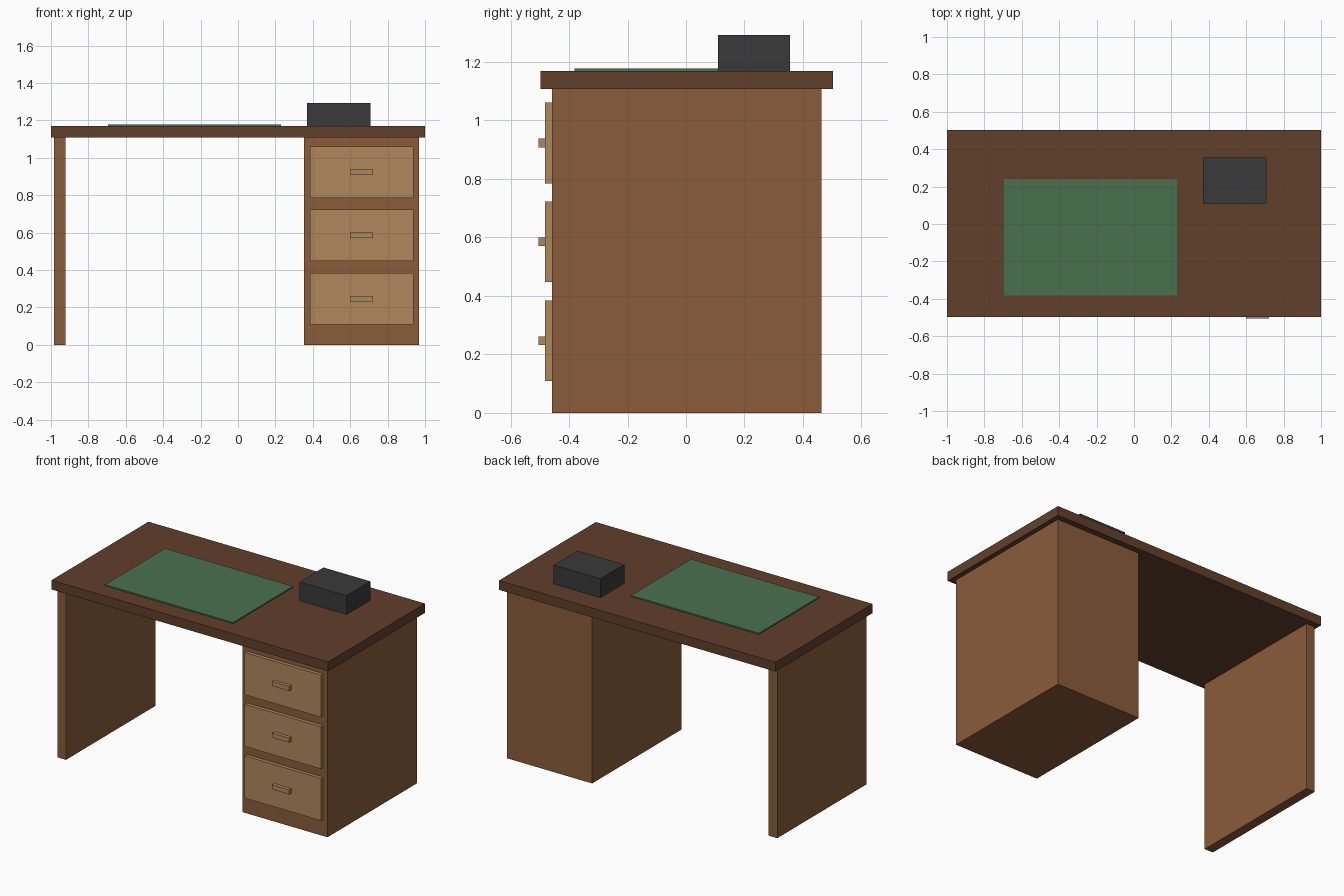
import bpy

if "Cube" in bpy.data.objects:
    bpy.data.objects.remove(bpy.data.objects["Cube"])


def material(name, rgb):
    m = bpy.data.materials.new(name)
    m.diffuse_color = (*rgb, 1.0)
    m.use_nodes = True
    m.node_tree.nodes["Principled BSDF"].inputs["Base Color"].default_value = m.diffuse_color
    return m


WOOD = material("brown wood", (0.258, 0.107, 0.042))
DARK_WOOD = material("dark brown wood", (0.122, 0.050, 0.024))
LIGHT_WOOD = material("light wood", (0.434, 0.242, 0.107))
GREEN = material("green felt", (0.067, 0.165, 0.078))
CHARCOAL = material("charcoal", (0.042, 0.042, 0.042))


def box(name, x, y, z, mat):
    """Box spanning the given (min, max) range on each axis."""
    spans = (x, y, z)
    bpy.ops.mesh.primitive_cube_add(size=1, location=[(a + b) / 2 for a, b in spans])
    ob = bpy.context.object
    ob.name = name
    ob.scale = [b - a for a, b in spans]
    bpy.ops.object.transform_apply(location=False, rotation=False, scale=True)
    ob.data.materials.append(mat)
    return ob


# Desk structure
box("desktop", (-1.0, 1.0), (-0.497, 0.503), (1.108, 1.169), DARK_WOOD)
box("side_panel", (-0.985, -0.923), (-0.459, 0.464), (0, 1.108), WOOD)
box("drawer_cabinet", (0.354, 0.969), (-0.459, 0.464), (0, 1.108), WOOD)

# Drawer fronts with handles
for i in range(3):
    z = 0.247 + i * 0.338
    box(f"drawer_front_{i + 1}", (0.385, 0.938), (-0.482, -0.459),
        (z - 0.138, z + 0.138), LIGHT_WOOD)
    box(f"drawer_handle_{i + 1}", (0.6, 0.723), (-0.505, -0.482),
        (z - 0.015, z + 0.015), LIGHT_WOOD)

# Items on the desktop
box("desk_pad", (-0.695, 0.231), (-0.381, 0.24), (1.169, 1.177), GREEN)
box("desk_box", (0.369, 0.708), (0.11, 0.356), (1.169, 1.292), CHARCOAL)
